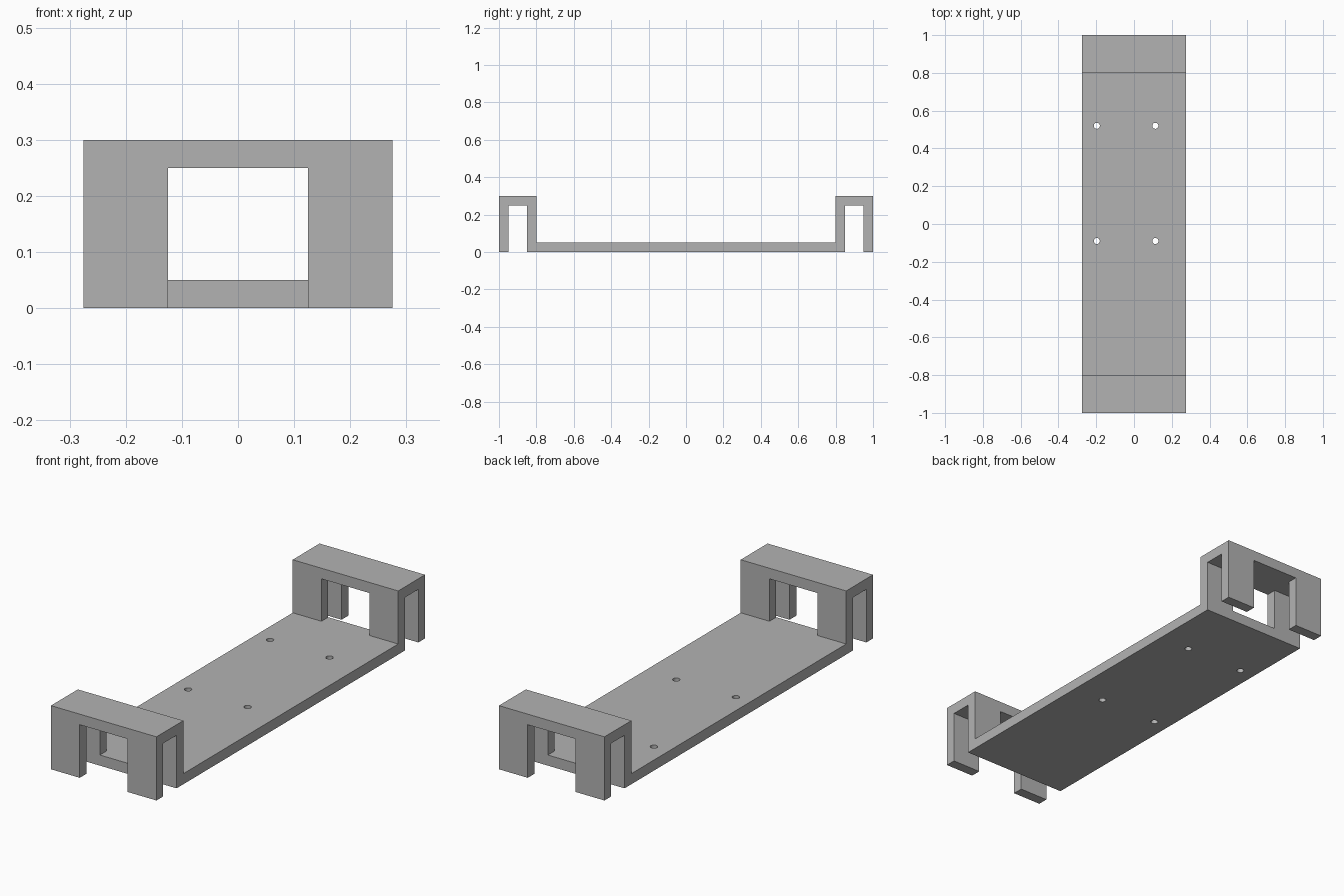
import bpy
import bmesh

default = bpy.data.objects.get("Cube")
if default:
    bpy.data.objects.remove(default, do_unlink=True)

HALF_WIDTH = 0.275
WALL = 0.05
HEIGHT = 0.3

grey = bpy.data.materials.new("plain grey")
grey.use_nodes = True
colour = (0.45, 0.45, 0.45, 1)
grey.diffuse_color = colour
grey.node_tree.nodes["Principled BSDF"].inputs["Base Color"].default_value = colour


def add_object(name, bm):
    bmesh.ops.recalc_face_normals(bm, faces=bm.faces)
    mesh = bpy.data.meshes.new(name)
    bm.to_mesh(mesh)
    bm.free()
    mesh.materials.append(grey)
    obj = bpy.data.objects.new(name, mesh)
    bpy.context.scene.collection.objects.link(obj)
    return obj


def box(name, low, high):
    bm = bmesh.new()
    bmesh.ops.create_cube(bm, size=1)
    for v in bm.verts:
        v.co = [(a + b) / 2 + c * (b - a) for a, b, c in zip(low, high, v.co)]
    return add_object(name, bm)


def cylinder(name, x, y, radius):
    bm = bmesh.new()
    bmesh.ops.create_cone(bm, cap_ends=True, segments=32, radius1=radius,
                          radius2=radius, depth=0.2)
    bmesh.ops.translate(bm, verts=bm.verts, vec=(x, y, WALL / 2))
    return add_object(name, bm)


def cut(target, cutter):
    cutter.hide_render = True
    cutter.hide_viewport = True
    mod = target.modifiers.new(cutter.name, "BOOLEAN")
    mod.operation = "DIFFERENCE"
    mod.solver = "EXACT"
    mod.object = cutter


# Side outline of the tray with a hook at each end, extruded across the width
half = [(0.85, 0), (0.85, HEIGHT - WALL), (0.95, HEIGHT - WALL), (0.95, 0),
        (1, 0), (1, HEIGHT), (0.8, HEIGHT), (0.8, WALL)]
outline = half + [(-y, z) for y, z in reversed(half)]
bm = bmesh.new()
face = bm.faces.new([bm.verts.new((-HALF_WIDTH, y, z)) for y, z in outline])
new = bmesh.ops.extrude_face_region(bm, geom=[face])["geom"]
bmesh.ops.translate(bm, verts=[g for g in new if isinstance(g, bmesh.types.BMVert)],
                    vec=(2 * HALF_WIDTH, 0, 0))
tray = add_object("mounting_tray", bm)

# Rectangular opening through both walls of each hook
for side, end in ((-1, "front"), (1, "back")):
    for part, near, far, bottom in (("inner", 0.7, 0.9, WALL), ("outer", 0.9, 1.1, -0.1)):
        y0, y1 = sorted((side * near, side * far))
        cut(tray, box(f"{end}_{part}_opening_cutter",
                      (-0.125, y0, bottom), (0.125, y1, HEIGHT - WALL)))

# Four screw holes through the deck
for x in (-0.197, 0.113):
    for y in (-0.09, 0.52):
        cut(tray, cylinder("screw_hole_cutter", x, y, 0.016))
